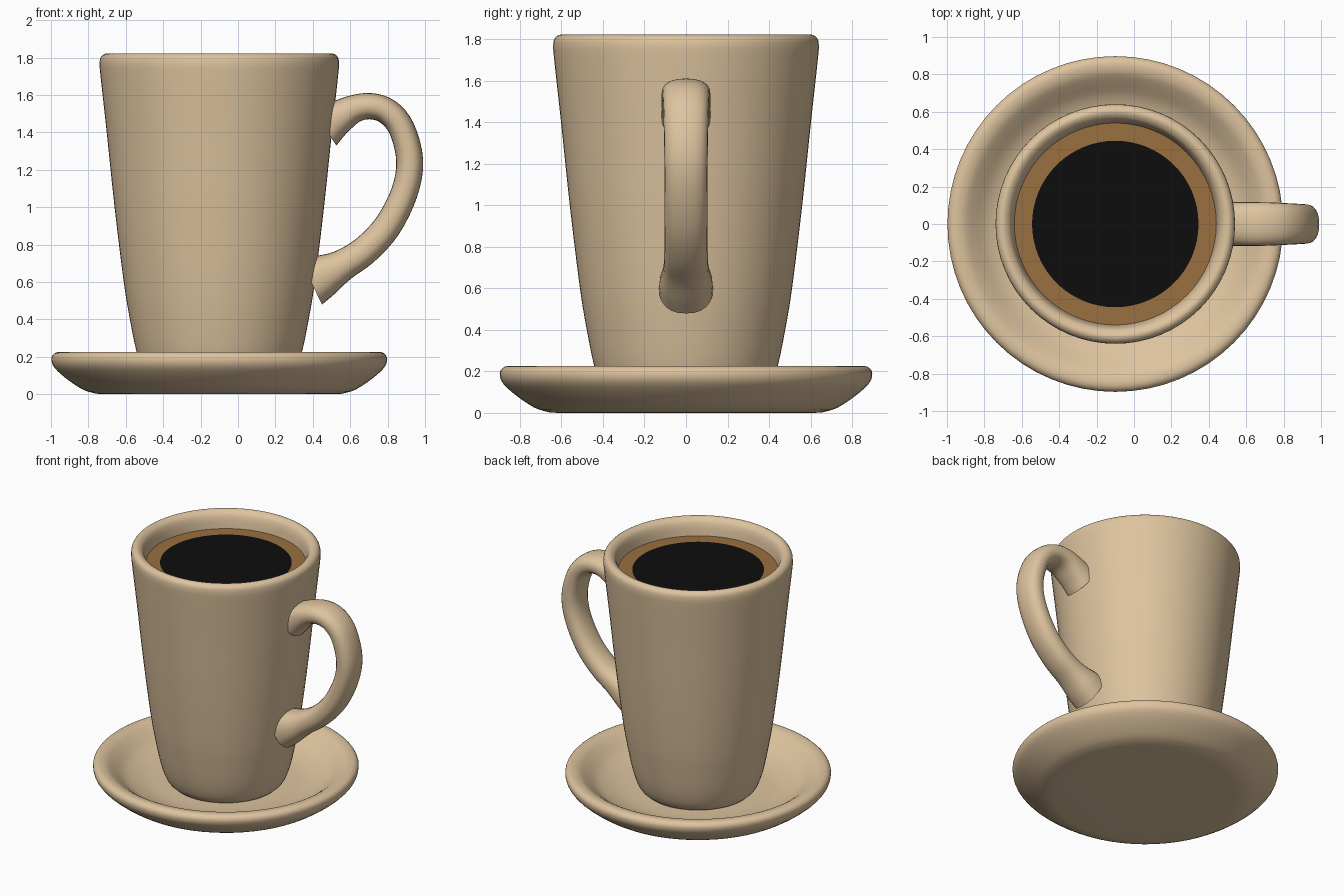
import bpy, bmesh, math
from mathutils import Vector

if "Cube" in bpy.data.objects:
    bpy.data.objects.remove(bpy.data.objects["Cube"])

CX = -0.1      # cup and saucer axis
SEG = 64


def material(name, rgb):
    m = bpy.data.materials.new(name)
    m.diffuse_color = (*rgb, 1)
    m.use_nodes = True
    m.node_tree.nodes["Principled BSDF"].inputs["Base Color"].default_value = m.diffuse_color
    return m


cream = material("cream_ceramic", (0.73, 0.55, 0.345))
foam = material("brown_foam", (0.32, 0.16, 0.05))
black = material("black_coffee", (0.004, 0.004, 0.004))


def spline(pts, steps=5):
    """Catmull-Rom curve through tuples of any length."""
    v = [Vector(p) for p in pts]
    v = [v[0] * 2 - v[1]] + v + [v[-1] * 2 - v[-2]]
    out = []
    for i in range(1, len(v) - 2):
        a, b, c, d = v[i - 1:i + 3]
        for s in range(steps):
            t = s / steps
            out.append(0.5 * (2 * b + (c - a) * t + (2 * a - 5 * b + 4 * c - d) * t * t
                              + (3 * b - a - 3 * c + d) * t ** 3))
    return out + [v[-2]]


def skin(name, rings, mats):
    """Joins rings of points into a capped, smooth surface."""
    bm = bmesh.new()
    vr = [[bm.verts.new(p) for p in ring] for ring in rings]
    n = len(vr[0])
    for a, b in zip(vr, vr[1:]):
        for i in range(n):
            j = (i + 1) % n
            bm.faces.new((a[i], a[j], b[j], b[i]))
    bm.faces.new(vr[0][::-1])
    bm.faces.new(vr[-1])
    bmesh.ops.recalc_face_normals(bm, faces=bm.faces)
    for f in bm.faces:
        f.smooth = True
    me = bpy.data.meshes.new(name)
    bm.to_mesh(me)
    bm.free()
    for m in mats:
        me.materials.append(m)
    ob = bpy.data.objects.new(name, me)
    bpy.context.collection.objects.link(ob)
    bpy.context.view_layer.objects.active = ob
    ob.select_set(True)
    bpy.ops.object.shade_smooth_by_angle(angle=math.radians(40))
    ob.select_set(False)
    return ob


def lathe(name, profile, mats):
    rings = [[(CX + r * math.cos(2 * math.pi * i / SEG), r * math.sin(2 * math.pi * i / SEG), z)
              for i in range(SEG)] for r, z in profile]
    return skin(name, rings, mats)


# saucer: flat base, rounded lip, shallow dish
lathe("saucer", [(0.62, 0)] + [tuple(p) for p in spline(
    [(0.66, 0.003), (0.73, 0.025), (0.82, 0.085), (0.88, 0.14), (0.897, 0.18), (0.89, 0.21),
     (0.86, 0.226), (0.81, 0.218), (0.76, 0.185), (0.68, 0.125), (0.58, 0.09),
     (0.5, 0.075), (0.4, 0.07)], 3)] + [(0.05, 0.07)], [cream])

# cup: outer wall, rounded rim, inner wall and floor
lathe("cup", [(0.05, 0.072), (0.34, 0.072)] + [tuple(p) for p in spline(
    [(0.37, 0.08), (0.405, 0.12), (0.442, 0.225), (0.478, 0.4), (0.511, 0.6), (0.56, 1.0),
     (0.602, 1.4), (0.635, 1.7), (0.64, 1.77), (0.632, 1.805), (0.605, 1.822), (0.575, 1.81),
     (0.555, 1.78), (0.54, 1.7), (0.51, 1.4), (0.47, 1.0), (0.42, 0.5), (0.37, 0.25)], 3)]
      + [(0.05, 0.2)], [cream])

# coffee surface: dark disc inside a foam ring
coffee = lathe("coffee", [(0.545, 1.69), (0.54, 1.7), (0.445, 1.7), (0.05, 1.7)], [foam, black])
for p in coffee.data.polygons:
    c = p.center
    if c.z > 1.699 and math.hypot(c.x - CX, c.y) < 0.44:
        p.material_index = 1

# handle: x, z, half thickness, half width along the loop
path = spline([(0.46, 1.43, 0.12, 0.12), (0.53, 1.475, 0.095, 0.118), (0.62, 1.525, 0.075, 0.118),
               (0.71, 1.54, 0.07, 0.116), (0.80, 1.51, 0.07, 0.112), (0.875, 1.42, 0.07, 0.108),
               (0.918, 1.25, 0.072, 0.105), (0.89, 1.08, 0.072, 0.103), (0.80, 0.90, 0.075, 0.103),
               (0.68, 0.77, 0.078, 0.105), (0.56, 0.69, 0.085, 0.11), (0.46, 0.635, 0.115, 0.125),
               (0.39, 0.60, 0.135, 0.13)], 4)
rings = []
for k, p in enumerate(path):
    a, b = path[max(k - 1, 0)], path[min(k + 1, len(path) - 1)]
    t = Vector((b[0] - a[0], 0, b[1] - a[1])).normalized()
    nrm = Vector((-t.z, 0, t.x))
    ring = []
    for i in range(24):
        ang = 2 * math.pi * i / 24
        c, s = math.cos(ang), math.sin(ang)
        c = math.copysign(abs(c) ** 0.85, c)
        s = math.copysign(abs(s) ** 0.85, s)
        ring.append(Vector((p[0], 0, p[1])) + nrm * c * p[2] + Vector((0, s * p[3], 0)))
    rings.append(ring)
skin("handle", rings, [cream])
